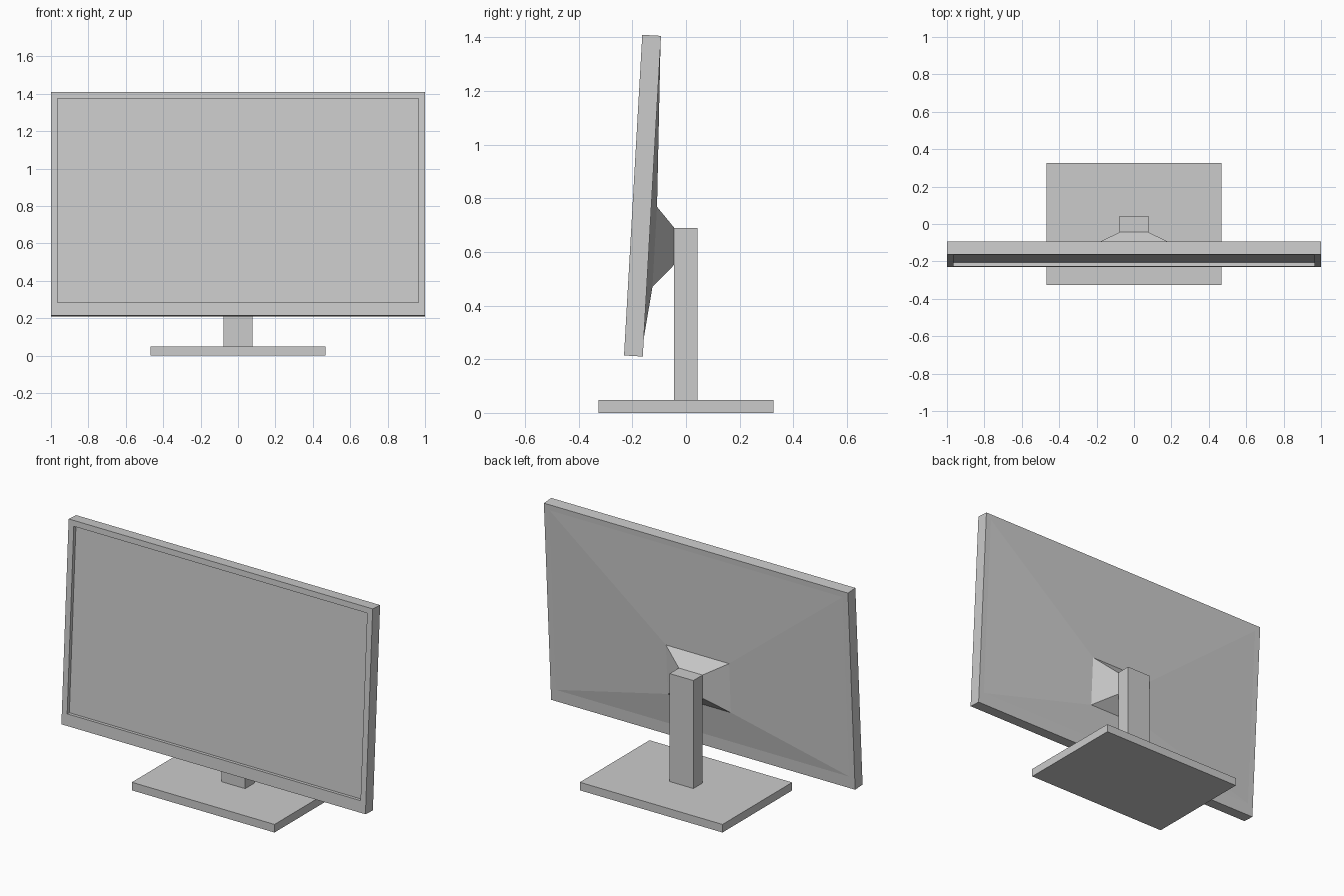
import bpy, bmesh, math
from mathutils import Vector

if "Cube" in bpy.data.objects:
    bpy.data.objects.remove(bpy.data.objects["Cube"])

TILT = math.atan2(0.068, 1.195)
ORIGIN = Vector((-0.231, 0.214))      # lower front edge of the display (y, z)
UP = Vector((math.sin(TILT), math.cos(TILT)))
BACK = Vector((math.cos(TILT), -math.sin(TILT)))


def tilted(half_w, low, high, depth):
    """Rectangle in the leaning plane of the display."""
    return (half_w, ORIGIN + UP * low + BACK * depth, ORIGIN + UP * high + BACK * depth)


def loft(name, rings, cap_start=False, cap_end=False):
    """Join rectangles (half width, lower yz, upper yz) into one skin."""
    bm = bmesh.new()
    loops = []
    for w, lo, hi in rings:
        loops.append([bm.verts.new((x, p[0], p[1]))
                      for x, p in ((-w, lo), (w, lo), (w, hi), (-w, hi))])
    for a, b in zip(loops, loops[1:]):
        for i in range(4):
            j = (i + 1) % 4
            bm.faces.new((a[j], a[i], b[i], b[j]))
    if cap_start:
        bm.faces.new(loops[0])
    if cap_end:
        bm.faces.new(loops[-1][::-1])
    bm.normal_update()
    mesh = bpy.data.meshes.new(name)
    bm.to_mesh(mesh)
    bm.free()
    obj = bpy.data.objects.new(name, mesh)
    bpy.context.collection.objects.link(obj)
    return obj


def box(name, half_w, y0, y1, z0, z1):
    return loft(name, [(half_w, (y0, z0), (y0, z1)), (half_w, (y1, z0), (y1, z1))], True, True)


# Display: recessed panel, bezel, sides, sloped back and tapering mount
H = 1.197
panel = tilted(0.965, 0.07, 1.163, 0.021)
bezel_inner = tilted(0.965, 0.07, 1.163, 0.0)
bezel_outer = tilted(1.0, 0.0, H, 0.0)
back_outer = tilted(1.0, 0.0, H, 0.07)
back_inner = tilted(0.965, 0.07, 1.163, 0.07)
mount_base = (0.208, (-0.125, 0.47), (-0.108, 0.768))
mount_tip = (0.078, (-0.044, 0.552), (-0.044, 0.69))

loft("display_housing",
     [panel, bezel_inner, bezel_outer, back_outer, back_inner, mount_base, mount_tip],
     cap_start=True)

# Stand
box("stand_column", 0.078, -0.044, 0.042, 0.048, 0.69)
box("stand_base", 0.469, -0.327, 0.327, 0.0, 0.048)
